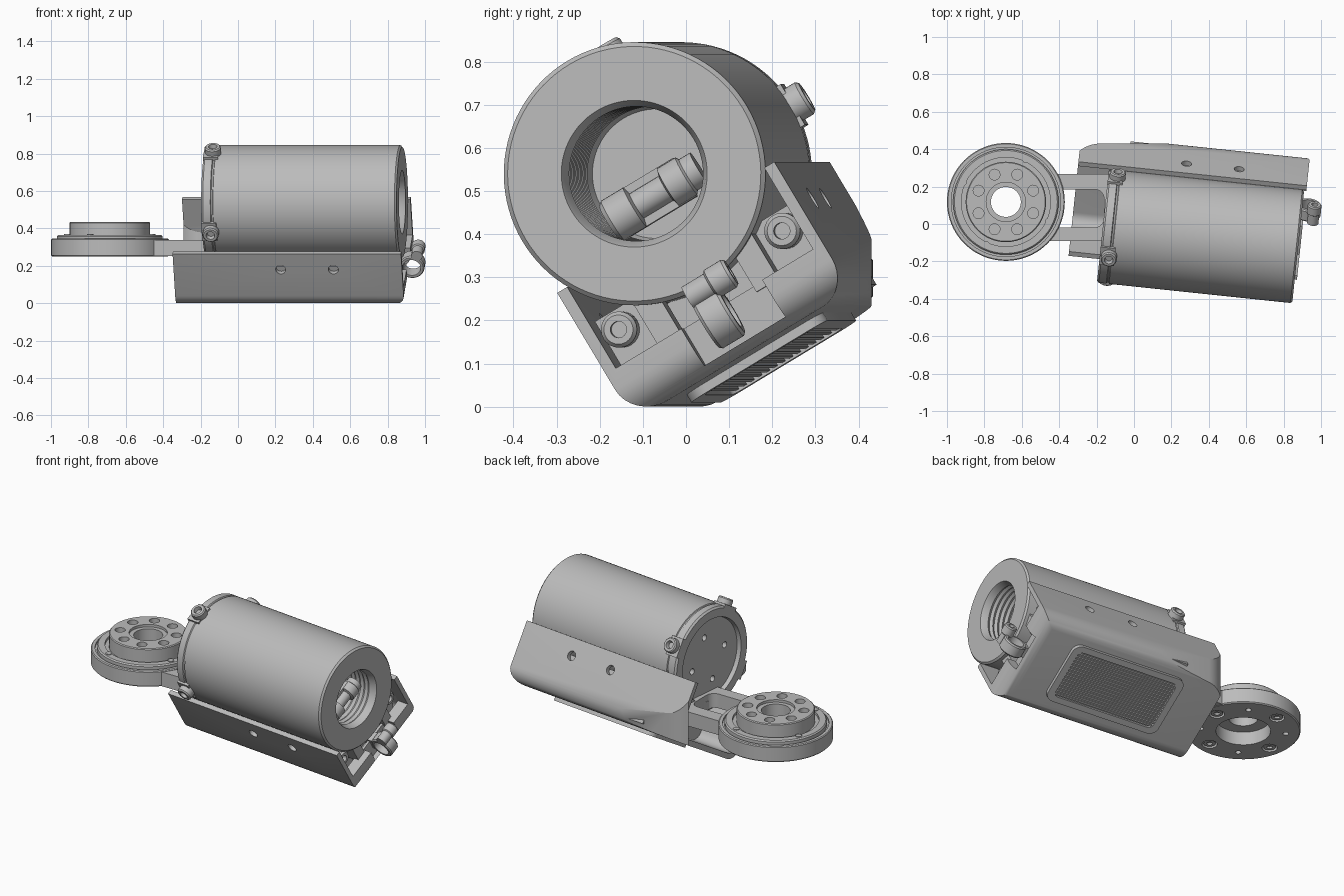
import bpy, bmesh, math
from mathutils import Matrix, Vector

if "Cube" in bpy.data.objects:
    bpy.data.objects.remove(bpy.data.objects["Cube"])

grey = bpy.data.materials.new("machined_grey")
grey.use_nodes = True
grey.diffuse_color = (0.5, 0.5, 0.5, 1)
grey.node_tree.nodes["Principled BSDF"].inputs["Base Color"].default_value = (0.5, 0.5, 0.5, 1)

T = Matrix.Translation


def R(degrees, axis):
    return Matrix.Rotation(math.radians(degrees), 4, axis)


# Housing frame: x along the barrel, y across the tray, z out of the tray
FRAME = T((0.878, -0.12, 0.54)) @ R(-6, 'Z') @ R(31, 'X')
ALONG = R(90, 'Y')
ACROSS = R(-90, 'X')
WORLD = Matrix.Identity(4)


def finish(name, bm, matrix):
    bmesh.ops.recalc_face_normals(bm, faces=bm.faces)
    mesh = bpy.data.meshes.new(name)
    bm.to_mesh(mesh)
    bm.free()
    mesh.transform(matrix)
    mesh.materials.append(grey)
    ob = bpy.data.objects.new(name, mesh)
    bpy.context.collection.objects.link(ob)
    return ob


def lathe(name, profile, matrix, seg=64):
    """Revolve a closed (radius, height) profile about z."""
    bm = bmesh.new()
    vs = [bm.verts.new((r, 0, z)) for r, z in profile]
    es = [bm.edges.new((vs[i - 1], vs[i])) for i in range(len(vs))]
    bmesh.ops.spin(bm, geom=vs + es, cent=(0, 0, 0), axis=(0, 0, 1),
                   angle=math.tau, steps=seg, use_merge=True)
    bmesh.ops.remove_doubles(bm, verts=bm.verts, dist=1e-5)
    return finish(name, bm, matrix)


def rod(name, r, z0, z1, matrix, seg=32):
    return lathe(name, [(0, z0), (r, z0), (r, z1), (0, z1)], matrix, seg)


def box(name, lo, hi, matrix=WORLD, radius=0, rule=None, seg=8):
    """Box between two corners; edges whose midpoint passes the rule are rounded."""
    lo, hi = Vector(lo), Vector(hi)
    bm = bmesh.new()
    bmesh.ops.create_cube(bm, size=1)
    for v in bm.verts:
        v.co = Vector([c * s for c, s in zip(v.co, hi - lo)]) + (lo + hi) / 2
    if rule:
        mid = (lo + hi) / 2
        edges = []
        for e in bm.edges:
            m = (e.verts[0].co + e.verts[1].co) / 2 - mid
            sign = [0 if abs(c) < 1e-5 else math.copysign(1, c) for c in m]
            if rule(*sign):
                edges.append(e)
        bmesh.ops.bevel(bm, geom=edges, offset=radius, segments=seg,
                        profile=0.5, affect='EDGES')
    return finish(name, bm, matrix)


def combine(ob, cutter, operation='DIFFERENCE'):
    """Apply a boolean and discard the helper."""
    mod = ob.modifiers.new("cut", 'BOOLEAN')
    mod.operation, mod.object, mod.solver = operation, cutter, 'EXACT'
    bpy.context.view_layer.objects.active = ob
    bpy.ops.object.modifier_apply(modifier=mod.name)
    bpy.data.objects.remove(cutter)


def upright(x, y, z):
    return z == 0


# Barrel with threaded bore, seam groove and recessed rear cap
thread = []
for i in range(14):
    z = -0.46 + i * 0.031
    thread += [(0.165, z), (0.156, z + 0.015)]
barrel = lathe("barrel", [(0, -0.5), (0.15, -0.5)] + thread + [
    (0.165, -0.01), (0.17, 0), (0.295, 0), (0.305, -0.01), (0.305, -0.985),
    (0.299, -0.988), (0.299, -0.996), (0.305, -1.0), (0.305, -1.04), (0.295, -1.05),
    (0.245, -1.05), (0.24, -1.025), (0, -1.025)], FRAME @ ALONG, 96)
for k in range(4):
    a = FRAME @ R(45 + 90 * k, 'X')
    combine(barrel, rod("hole", 0.018, -1.1, -0.99, a @ T((0, 0, 0.14)) @ ALONG, 16))

# Radial clamp screws around the rear band
for k in range(4):
    spot = FRAME @ R(90 * k, 'X') @ T((-1.0, 0, 0.3))
    lathe("clamp_screw", [(0, -0.03), (0.043, -0.03), (0.043, 0.04), (0.037, 0.047),
                          (0.023, 0.047), (0.018, 0.025), (0, 0.025)], spot, 24)
    box("clamp_lug", (-0.05, -0.055, -0.02), (0.03, 0.055, 0.012), spot)

# Tray: rounded trough with a plan-rounded rear corner
tray = box("tray", (-1.216, -0.295, -0.487), (0.012, 0.295, -0.145), FRAME, 0.08,
           lambda x, y, z: z < 0 and x >= 0)
combine(tray, box("plan", (-0.36, -1, -1), (1.5, 0.43, 2), WORLD, 0.18,
                  lambda x, y, z: z == 0 and x < 0 and y > 0, 14), 'INTERSECT')
hollow = box("hollow", (-1.3, -0.268, -0.455), (-0.06, 0.268, 0), FRAME, 0.06,
             lambda x, y, z: z < 0 and x == 0)
combine(hollow, box("plan", (-0.4, -1, -1), (1.5, 0.405, 2), WORLD, 0.18,
                    lambda x, y, z: z == 0 and x < 0 and y > 0, 14), 'INTERSECT')
combine(tray, hollow)
combine(tray, box("mouth", (-0.1, -0.268, -0.365), (0.1, 0.268, 0), FRAME))
combine(tray, box("notch", (-0.045, -0.09, -0.465), (0.1, 0.13, -0.3), FRAME))
for t in (-0.64, -0.357):
    combine(tray, rod("hole", 0.027, -0.5, 0.5, FRAME @ T((t, 0, -0.243)) @ ACROSS, 24))

# Raised grille on the underside
grille = box("grille_frame", (-0.97, -0.185, -0.508), (-0.24, 0.185, -0.48), FRAME, 0.05, upright)
combine(grille, box("recess", (-0.93, -0.15, -0.53), (-0.28, 0.15, -0.492), FRAME, 0.03, upright))
for k in range(14):
    v = -0.136 + k * 0.021
    box("grille_rib", (-0.93, v - 0.005, -0.503), (-0.28, v + 0.005, -0.488), FRAME)

# Mounts between barrel and tray
for side in (-1, 1):
    s = FRAME @ T((-0.08, side * 0.222, -0.288)) @ ALONG
    lathe("mount_bolt", [(0, -0.1), (0.042, -0.1), (0.042, 0.02), (0.034, 0.03),
                         (0.019, 0.03), (0.019, 0.005), (0, 0.005)], s, 24)
    box("mount_block", (-0.95, side * 0.2 - 0.066, -0.46), (-0.12, side * 0.2 + 0.066, -0.24), FRAME)
    box("barrel_lug", (-0.12, side * 0.13 - 0.03, -0.38), (-0.03, side * 0.13 + 0.03, -0.25), FRAME)
box("cradle_floor", (-0.85, -0.14, -0.46), (-0.14, 0.14, -0.29), FRAME)

# Eye clasp at the open end
EYE = T((0.932, 0.075, 0.208)) @ R(-6, 'Z') @ R(31, 'X')
lathe("clasp_eye", [(0.048, -0.035), (0.062, -0.035), (0.068, -0.028), (0.068, 0.028),
                    (0.062, 0.035), (0.048, 0.035)], EYE @ ACROSS, 40)
box("clasp_neck", (-0.12, -0.03, -0.035), (-0.05, 0.03, 0.035), EYE)
lathe("clasp_screw", [(0, -0.06), (0.03, -0.06), (0.03, 0.0), (0.037, 0.005), (0.037, 0.05),
                      (0.032, 0.057), (0.017, 0.057), (0.017, 0.03), (0, 0.03)],
      EYE @ T((0.031, 0.025, 0.072)) @ ACROSS, 28)

# Adjuster spindle inside the bore
CORE = FRAME @ T((-0.13, 0.005, -0.06))
lathe("adjuster_spindle", [(0, -0.125), (0.045, -0.125), (0.053, -0.115), (0.053, -0.055),
                           (0.033, -0.05), (0.033, 0.03), (0.05, 0.035), (0.05, 0.085),
                           (0.042, 0.09), (0.042, 0.12), (0, 0.12)], CORE @ ACROSS, 28)
for w in (-0.04, 0.04):
    box("adjuster_bar", (-0.04, -0.1, w - 0.012), (0.0, 0.08, w + 0.012), CORE)
rod("adjuster_post", 0.03, -0.37, -0.02, CORE @ ALONG, 20)

# Swivel joint: stepped disc with bolt circle
HUB = T((-0.685, 0.118, 0))
hub = lathe("swivel_disc", [
    (0.15, 0.25), (0.309, 0.25), (0.315, 0.256), (0.315, 0.34), (0.31, 0.345), (0.292, 0.345),
    (0.292, 0.335), (0.282, 0.335), (0.282, 0.358), (0.275, 0.365), (0.238, 0.365),
    (0.238, 0.35), (0.215, 0.35), (0.215, 0.43), (0.21, 0.435), (0.105, 0.435),
    (0.105, 0.42), (0.08, 0.42), (0.08, 0.33), (0.15, 0.33)], HUB, 80)
for k in range(8):
    combine(hub, rod("hole", 0.029, 0.395, 0.5, HUB @ R(22.5 + 45 * k, 'Z') @ T((0.158, 0, 0)), 20))
    spot = HUB @ R(12 + 45 * k, 'Z') @ T((0.235, 0, 0))
    combine(hub, rod("hole", 0.016 if k % 2 else 0.042, 0.2, 0.275, spot, 20))
    if k % 2 == 0:
        lathe("disc_screw", [(0, 0.28), (0.033, 0.28), (0.033, 0.255), (0.016, 0.255),
                             (0.016, 0.267), (0, 0.267)], spot, 20)
        rod("disc_pin", 0.018, 0.36, 0.369, HUB @ R(65 + 45 * k, 'Z') @ T((0.25, 0, 0)), 16)

# Forked arm joining the disc to the barrel
arm = box("fork_arm", (-0.46, -0.09, 0.252), (-0.11, 0.268, 0.338))
combine(arm, box("slot", (-0.6, -0.018, 0.2), (-0.16, 0.185, 0.4), WORLD, 0.05, upright))
combine(arm, rod("clearance", 0.3, 0.1, 0.5, HUB, 64))

# Smooth shading with crisp edges
for ob in bpy.context.scene.objects:
    ob.select_set(ob.type == 'MESH')
bpy.context.view_layer.objects.active = hub
bpy.ops.object.shade_smooth_by_angle(angle=math.radians(30))
